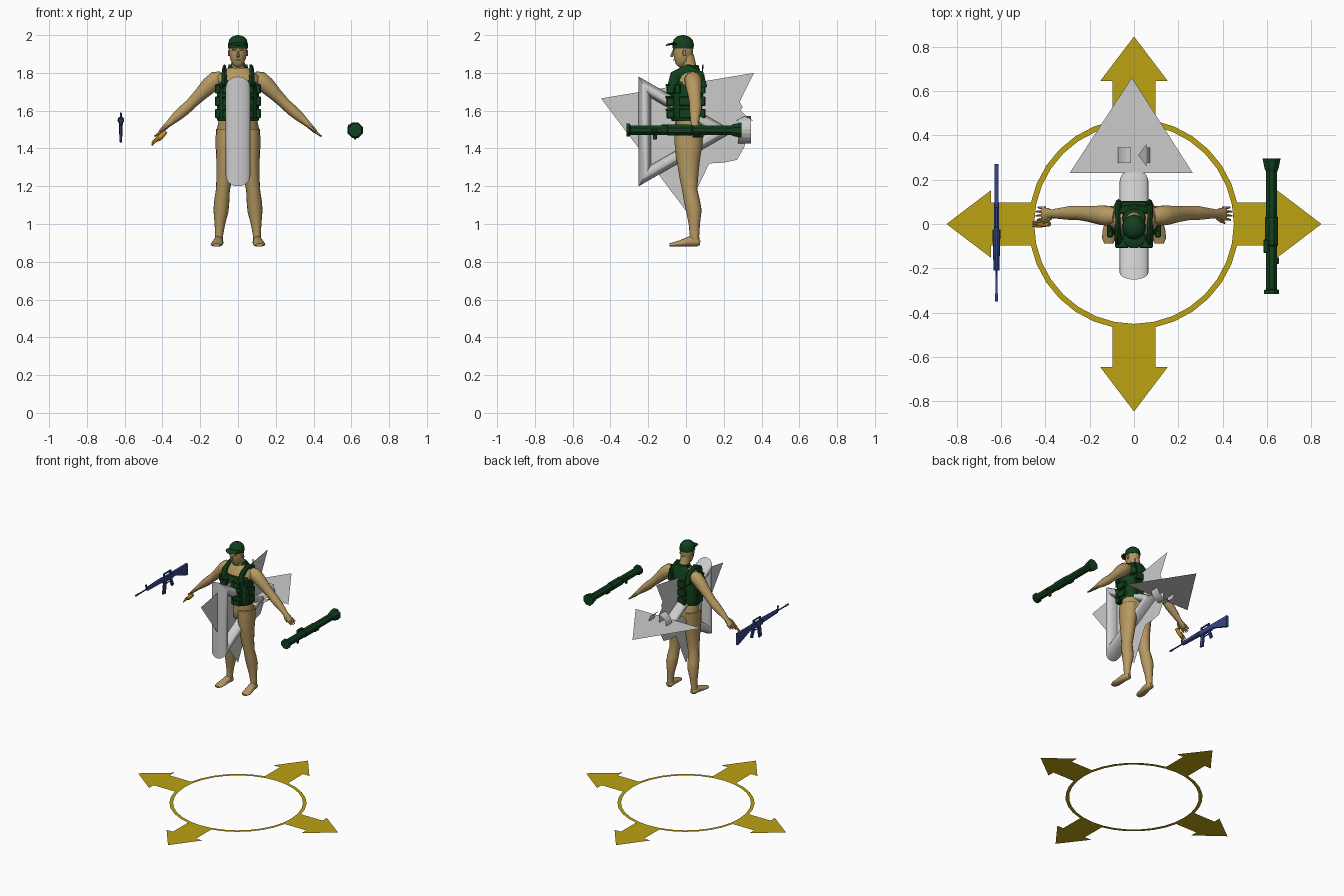
import bpy, math
from mathutils import Vector


def mat(name, r, g, b):
    m = bpy.data.materials.new(name)
    m.diffuse_color = (r, g, b, 1)
    return m


SKIN = mat("skin", 0.47, 0.32, 0.12)
GREEN = mat("green", 0.006, 0.05, 0.012)
BLUE = mat("blue", 0.035, 0.06, 0.25)
YELLOW = mat("yellow", 0.5, 0.36, 0.006)
ORANGE = mat("orange", 0.65, 0.28, 0.02)


def mesh(name, verts, faces, m=None, smooth=0, mirror=False):
    me = bpy.data.meshes.new(name)
    me.from_pydata([tuple(v) for v in verts], [], faces)
    ob = bpy.data.objects.new(name, me)
    bpy.context.collection.objects.link(ob)
    if m:
        me.materials.append(m)
    if mirror:
        ob.modifiers.new("mirror", 'MIRROR').use_mirror_merge = False
    if smooth:
        bpy.ops.object.select_all(action='DESELECT')
        ob.select_set(True)
        bpy.context.view_layer.objects.active = ob
        bpy.ops.object.shade_smooth_by_angle(angle=math.radians(smooth))
    return ob


def tube(name, pts, m, n=16, ref=(0, 1, 0), smooth=50, mirror=False, turn=0.0):
    """Loft ellipses (x, y, z, side radius, ref radius) along a path."""
    P = [Vector(p[:3]) for p in pts]
    verts, faces, k = [], [], len(pts)
    for i, p in enumerate(pts):
        t = (P[min(i + 1, k - 1)] - P[max(i - 1, 0)]).normalized()
        v = Vector(ref)
        v = (v - t * v.dot(t)).normalized()
        u = v.cross(t)
        for j in range(n):
            a = 2 * math.pi * (j + turn) / n
            verts.append(P[i] + u * p[3] * math.cos(a) + v * p[4] * math.sin(a))
    for i in range(k - 1):
        for j in range(n):
            q = (j + 1) % n
            faces.append((i * n + j, i * n + q, i * n + n + q, i * n + n + j))
    faces += [tuple(reversed(range(n))), tuple(range((k - 1) * n, k * n))]
    return mesh(name, verts, faces, m, smooth, mirror)


def box(name, c, s, m, tilt=0.0, bevel=0.004, mirror=False):
    """Bevelled block, tilted about the x axis."""
    verts = []
    for x in (-.5, .5):
        for y in (-.5, .5):
            for z in (-.5, .5):
                b, d = y * s[1], z * s[2]
                verts.append((c[0] + x * s[0], c[1] + b * math.cos(tilt) - d * math.sin(tilt),
                              c[2] + b * math.sin(tilt) + d * math.cos(tilt)))
    faces = [(0, 1, 3, 2), (4, 6, 7, 5), (0, 4, 5, 1), (2, 3, 7, 6), (0, 2, 6, 4), (1, 5, 7, 3)]
    ob = mesh(name, verts, faces, m, 0, mirror)
    if bevel:
        b = ob.modifiers.new("bevel", 'BEVEL')
        b.width, b.segments = bevel, 1
    return ob


def side_sheet(name, yz):
    return mesh(name, [(0, y, z) for y, z in yz], [tuple(range(len(yz)))])


# ground ring with four arrows
N = 32
ring = [(r * math.cos(2 * math.pi * i / N), r * math.sin(2 * math.pi * i / N), 0)
        for r in (0.45, 0.475) for i in range(N)]
mesh("ground_ring", ring, [(i, N + i, N + (i + 1) % N, (i + 1) % N) for i in range(N)], YELLOW)
arrow = [(.465, -.098), (.645, -.098), (.645, -.152), (.845, 0), (.645, .152), (.645, .098), (.465, .098)]
for i, (c, s) in enumerate([(1, 0), (0, 1), (-1, 0), (0, -1)]):
    mesh("ground_arrow_%d" % i, [(x * c - y * s, x * s + y * c, 0) for x, y in arrow],
         [tuple(range(7))], YELLOW)

# grey three-sided torus frame
bpy.ops.mesh.primitive_torus_add(major_segments=3, minor_segments=24, major_radius=.27,
                                 minor_radius=.065, location=(0, -.083, 1.49), rotation=(0, 0, 0))
frame = bpy.context.object
frame.name = "triangle_frame"
for v in frame.data.vertices:
    x, y, z = v.co
    v.co = (z, x, y)
bpy.ops.object.shade_smooth_by_angle(angle=math.radians(60))

# grey control sheets
side_sheet("upright_triangle", [(-.45, 1.665), (0, 1.07), (.36, 1.80)])
side_sheet("ragged_sheet", [(.10, 1.50), (.15, 1.42), (.11, 1.32), (.20, 1.325), (.27, 1.34), (.31, 1.41),
                            (.33, 1.56), (.29, 1.60), (.30, 1.62), (.27, 1.67), (.20, 1.62)])
mesh("level_triangle", [(-.01, .66, 1.5), (-.29, .23, 1.5), (.265, .23, 1.5)], [(0, 1, 2)])

# curved roll arrow around the y axis
verts, K = [], 16
for i in range(K + 1):
    a = math.radians(100 + (400 - 100) * i / K)
    for y in (.275, .345):
        verts.append((.073 * math.cos(a), y, 1.5 + .073 * math.sin(a)))
faces = [(2 * i, 2 * i + 1, 2 * i + 3, 2 * i + 2) for i in range(K)]
e = len(verts)
a, b = math.radians(400), math.radians(435)
verts += [(.073 * math.cos(a), y, 1.5 + .073 * math.sin(a)) for y in (.26, .36)]
verts.append((.073 * math.cos(b), .31, 1.5 + .073 * math.sin(b)))
mesh("roll_arrow", verts, faces + [(e, e + 1, e + 2)])

# body
tube("hips", [(0, .02, 1.41, .05, .05), (0, .025, 1.44, .105, .078), (0, .02, 1.50, .112, .075),
              (0, .01, 1.56, .10, .066), (0, 0, 1.62, .095, .066)], SKIN)
tube("leg", [(.062, .015, 1.50, .055, .075), (.064, .013, 1.42, .055, .073), (.066, .012, 1.34, .049, .062),
             (.072, .015, 1.25, .042, .05), (.08, .02, 1.18, .037, .04), (.086, .032, 1.12, .04, .042),
             (.09, .042, 1.07, .04, .041), (.096, .044, 1.00, .028, .03), (.1, .045, .94, .021, .025),
             (.102, .045, .895, .022, .026)], SKIN, mirror=True)
tube("foot", [(.100, .074, .90, .012, .012), (.101, .06, .902, .024, .022), (.104, .02, .908, .025, .028),
              (.110, -.03, .897, .031, .017), (.114, -.065, .892, .031, .012), (.114, -.088, .889, .02, .008)],
     SKIN, ref=(0, 0, 1), mirror=True)
tube("chest", [(0, .005, 1.58, .095, .066), (0, .005, 1.70, .10, .075), (0, .015, 1.78, .115, .06),
               (0, .02, 1.815, .07, .045), (0, .012, 1.835, .036, .038)], SKIN)
tube("arm", [(.085, .035, 1.775, .035, .035), (.115, .037, 1.765, .045, .046), (.15, .04, 1.735, .045, .044),
             (.20, .045, 1.685, .035, .036), (.25, .05, 1.635, .029, .032), (.28, .05, 1.607, .03, .033),
             (.32, .048, 1.573, .027, .027), (.37, .046, 1.528, .016, .02), (.392, .046, 1.507, .013, .023)],
     SKIN, n=14, mirror=True)
tube("palm", [(.37, .046, 1.528, .014, .019), (.39, .046, 1.508, .013, .027), (.41, .046, 1.49, .011, .03),
              (.415, .046, 1.486, .008, .028)], SKIN, n=10, mirror=True)
for i in range(4):
    y = .072 - .017 * i
    tip = (.432, .44, .442, .436)[i]
    tube("finger_%d" % i, [(.40, y, 1.496, .007, .008), (.42, y + .001, 1.480, .007, .007),
                           (tip, y + .003 - .002 * i, 1.483 - (tip - .42) * .9, .004, .004)],
         SKIN, n=6, mirror=True)
tube("thumb", [(.375, .03, 1.52, .01, .01), (.395, .012, 1.503, .008, .008), (.41, .004, 1.488, .004, .004)],
     SKIN, n=6, mirror=True)

# head and cap
tube("neck", [(0, .022, 1.79, .045, .045), (0, .015, 1.84, .036, .038), (0, .005, 1.89, .035, .037)], SKIN)
tube("head", [(0, -.045, 1.838, .014, .014), (0, -.035, 1.848, .028, .03), (0, -.022, 1.87, .04, .045),
              (0, -.017, 1.90, .047, .053), (0, -.015, 1.935, .049, .054), (0, -.015, 1.97, .042, .046)], SKIN)
tube("nose", [(0, -.077, 1.885, .009, .010), (0, -.073, 1.9, .006, .007), (0, -.066, 1.922, .004, .004)],
     SKIN, n=6)
box("ear", (.049, -.008, 1.905), (.01, .02, .032), SKIN, .15, mirror=True)
box("mouth", (0, -.064, 1.868), (.026, .01, .007), SKIN, 0, .002)
box("brow", (.02, -.064, 1.923), (.026, .012, .008), SKIN, 0, .003, mirror=True)
tube("cap", [(0, -.015, 1.93, .052, .055), (0, -.015, 1.95, .053, .057), (0, -.015, 1.975, .047, .051),
             (0, -.014, 1.992, .03, .033), (0, -.014, 2.0, .006, .006)], GREEN)
tube("cap_brim", [(0, -.05, 1.952, .05, .006), (0, -.075, 1.954, .048, .006), (0, -.095, 1.95, .038, .005),
                  (0, -.107, 1.945, .018, .003)], GREEN, ref=(0, 0, 1))

# vest with straps and pockets
tube("vest", [(0, .004, 1.545, .108, .078), (0, .004, 1.56, .113, .083), (0, .002, 1.62, .11, .083),
              (0, .002, 1.70, .112, .088), (0, .008, 1.75, .102, .083)], GREEN, n=20)
tube("vest_strap", [(.07, -.066, 1.72, .035, .018), (.074, -.056, 1.785, .03, .015), (.072, .005, 1.815, .03, .012),
                    (.072, .068, 1.785, .03, .015), (.07, .078, 1.72, .035, .018)],
     GREEN, n=10, ref=(1, 0, 0), mirror=True)
tube("vest_back_yoke", [(0, .066, 1.72, .085, .024), (0, .06, 1.79, .08, .022), (0, .05, 1.835, .045, .016)], GREEN)
tube("vest_collar", [(0, .025, 1.80, .058, .045), (0, .028, 1.843, .05, .04)], GREEN)
for i, z in enumerate((1.585, 1.65, 1.715)):
    box("front_pocket_%d" % i, (.055, -.083, z), (.055, .04, .052), GREEN, mirror=True)
    box("front_flap_%d" % i, (.055, -.086, z + .02), (.06, .044, .014), GREEN, mirror=True)
    box("side_pouch_%d" % i, (.108, .0 if i < 2 else -.045, z), (.026, .075 if i < 2 else .03, .05), GREEN, mirror=True)
    box("back_pocket_%d" % i, (0, .088, z), (.12, .03, .05), GREEN)
box("radio", (.065, .083, 1.76), (.03, .03, .07), GREEN)
tube("radio_antenna", [(.065, .085, 1.79, .004, .004), (.065, .09, 1.845, .004, .004)], GREEN, n=6)

# orange hand by the model's right side
tube("orange_palm", [(-.38, 0, 1.49, .010, .010), (-.40, 0, 1.472, .014, .013), (-.42, 0, 1.452, .014, .013),
                     (-.43, 0, 1.442, .008, .01)], ORANGE, n=8)
for i in range(3):
    y = -.01 + .01 * i
    tube("orange_finger_%d" % i, [(-.415, y, 1.457 + .006 * i, .006, .006), (-.438, y, 1.436 + .006 * i, .006, .006),
                                  (-.457, y, 1.415 + .007 * i, .003, .003)], ORANGE, n=6)

# rifle
X, Z = -.62, (0, 0, 1)
tube("rifle_barrel", [(X, -.35, 1.55, .007, .007), (X, -.315, 1.55, .007, .007), (X, -.313, 1.55, .005, .005),
                      (X, -.20, 1.55, .005, .005)], BLUE, n=8, ref=Z)
tube("rifle_handguard", [(X, -.21, 1.55, .013, .015), (X, -.04, 1.55, .018, .019), (X, -.025, 1.55, .018, .019)],
     BLUE, n=10, ref=Z, smooth=30)
box("rifle_front_sight", (X, -.222, 1.568), (.008, .014, .04), BLUE, .2, .002)
box("rifle_receiver", (X, .035, 1.543), (.022, .13, .042), BLUE)
box("rifle_handle", (X, .03, 1.585), (.012, .09, .009), BLUE, 0, .002)
for y in (-.008, .066):
    box("rifle_handle_post", (X, y, 1.572), (.012, .016, .028), BLUE, 0, .002)
box("rifle_magazine", (X, -.002, 1.482), (.014, .034, .098), BLUE, -.15, .003)
box("rifle_grip", (X, .082, 1.495), (.016, .026, .07), BLUE, .4, .004)
box("rifle_trigger_guard", (X, .048, 1.505), (.006, .045, .005), BLUE, 0, 0)
sh = [(.09, 1.562), (.27, 1.562), (.27, 1.475), (.25, 1.48), (.13, 1.525), (.09, 1.53)]
mesh("rifle_stock", [(X + d, y, z) for d in (-.009, .009) for y, z in sh],
     [tuple(range(6)), tuple(range(11, 5, -1))] +
     [(i, i + 6, (i + 1) % 6 + 6, (i + 1) % 6) for i in range(6)], BLUE)

# launcher tube
X = .62
tube("launcher_tube", [(X, y, 1.497, r, r) for y, r in
                       [(-.315, .037), (-.298, .037), (-.294, .027), (-.10, .027), (-.095, .031), (.03, .031),
                        (.035, .027), (.235, .027), (.25, .034), (.295, .044)]],
     GREEN, n=8, ref=Z, smooth=0, turn=.5)
box("launcher_sight", (X - .026, -.10, 1.515), (.022, .06, .026), GREEN)
box("launcher_grip", (X, -.165, 1.462), (.014, .022, .03), GREEN)
box("launcher_shoulder_rest", (X, .06, 1.465), (.022, .05, .014), GREEN)
box("launcher_latch", (X + .028, -.165, 1.497), (.01, .03, .014), GREEN, 0, .002)
